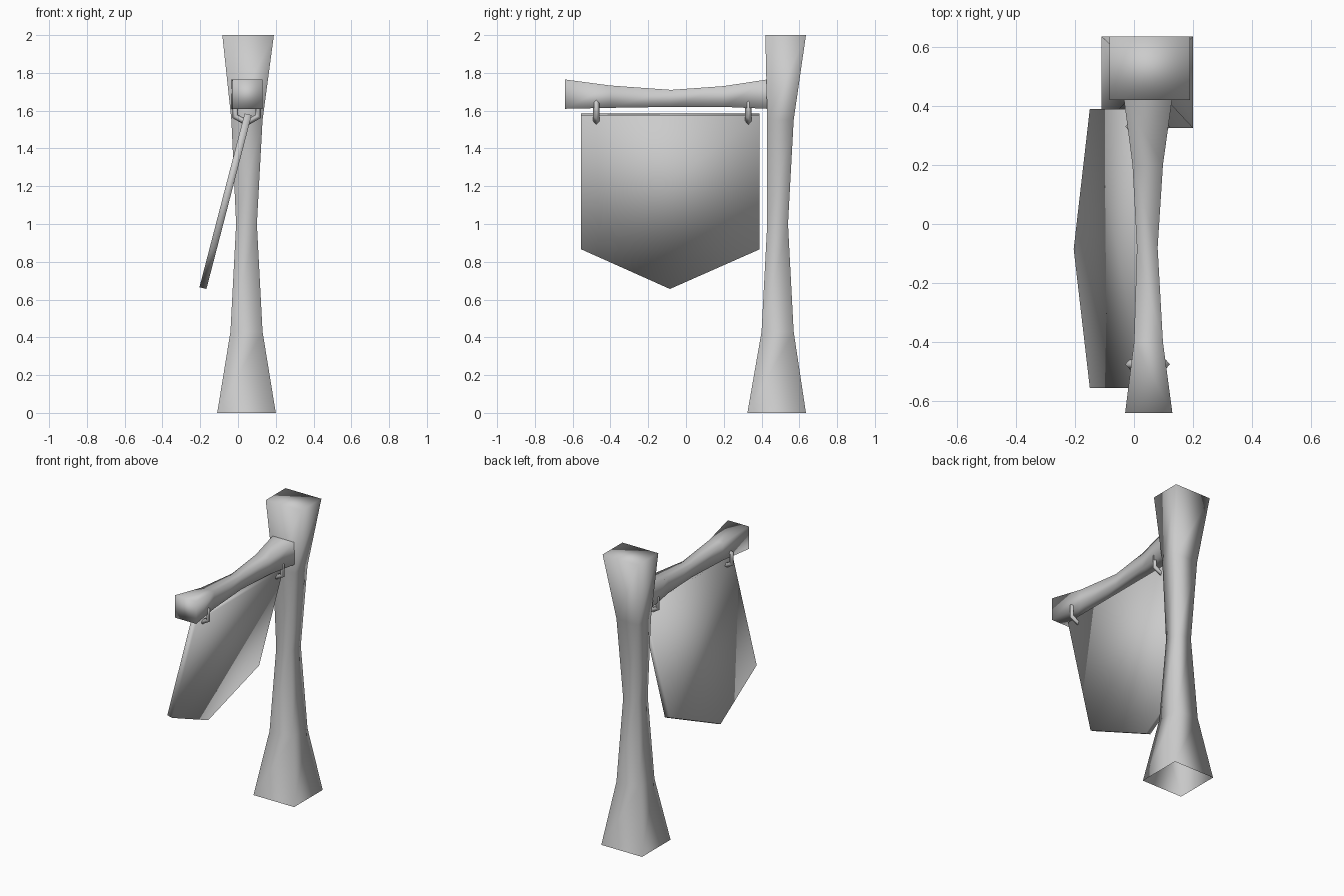
import bpy
import bmesh
from math import radians
from mathutils import Vector

cube = bpy.data.objects.get("Cube")
if cube:
    bpy.data.objects.remove(cube, do_unlink=True)

# One plain grey for every part
grey = bpy.data.materials.new("plain_grey")
grey.use_nodes = True
COLOUR = (0.6, 0.6, 0.6, 1)
grey.diffuse_color = COLOUR
grey.node_tree.nodes["Principled BSDF"].inputs["Base Color"].default_value = COLOUR


def finish(obj):
    obj.data.materials.append(grey)
    for poly in obj.data.polygons:
        poly.use_smooth = True


def loft(name, rings, cap_start, cap_end):
    """Join rings of corner points into a tube, with optional end caps."""
    bm = bmesh.new()
    loops = [[bm.verts.new(p) for p in ring] for ring in rings]
    for a, b in zip(loops, loops[1:]):
        for i in range(len(a)):
            j = (i + 1) % len(a)
            bm.faces.new((a[i], a[j], b[j], b[i]))
    if cap_start:
        bm.faces.new(loops[0][::-1])
    if cap_end:
        bm.faces.new(loops[-1])
    bmesh.ops.recalc_face_normals(bm, faces=bm.faces)
    mesh = bpy.data.meshes.new(name)
    bm.to_mesh(mesh)
    bm.free()
    obj = bpy.data.objects.new(name, mesh)
    bpy.context.collection.objects.link(obj)
    finish(obj)
    return obj


def rectangle(u0, u1, v0, v1):
    return [(u0, v0), (u1, v0), (u1, v1), (u0, v1)]


# Upright post: height, x range, y range; open underneath
post_sections = [
    (0.0, -0.11, 0.20, 0.325, 0.635),
    (0.43, -0.04, 0.13, 0.40, 0.57),
    (1.0, -0.01, 0.10, 0.43, 0.54),
    (1.55, -0.035, 0.13, 0.43, 0.57),
    (2.0, -0.083, 0.19, 0.42, 0.635),
]
loft("post", [[(x, y, z) for x, y in rectangle(*s)] for z, *s in post_sections],
     False, True)

# Cross arm: distance along y, x range, z range; open against the post
arm_sections = [
    (-0.64, -0.03, 0.13, 1.61, 1.765),
    (-0.40, 0.0, 0.098, 1.615, 1.733),
    (-0.08, 0.01, 0.08, 1.62, 1.71),
    (0.20, -0.005, 0.098, 1.62, 1.73),
    (0.43, -0.035, 0.13, 1.61, 1.765),
]
loft("cross_arm", [[(x, y, z) for x, z in rectangle(*s)] for y, *s in arm_sections],
     True, False)

# Hanging sign board: pointed outline swung out on a slope
outline = [(-0.555, 1.585), (0.39, 1.585), (0.39, 0.875), (-0.085, 0.665)]
outline.append((-0.555, 0.875))
slope = 0.26
front = [Vector((0.035 - slope * (1.585 - z), y, z)) for y, z in outline]
offset = Vector((0.037, 0, -0.009))
loft("sign_board", [front, [p + offset for p in front]], True, True)

# Six-sided hanging rings around the arm
for label, y in (("front", -0.475), ("back", 0.33)):
    bpy.ops.mesh.primitive_torus_add(
        major_segments=6, minor_segments=4, major_radius=0.07, minor_radius=0.017,
        location=(0.046, y, 1.605), rotation=(radians(90), radians(30), 0))
    ring = bpy.context.object
    ring.name = label + "_hanging_ring"
    finish(ring)
